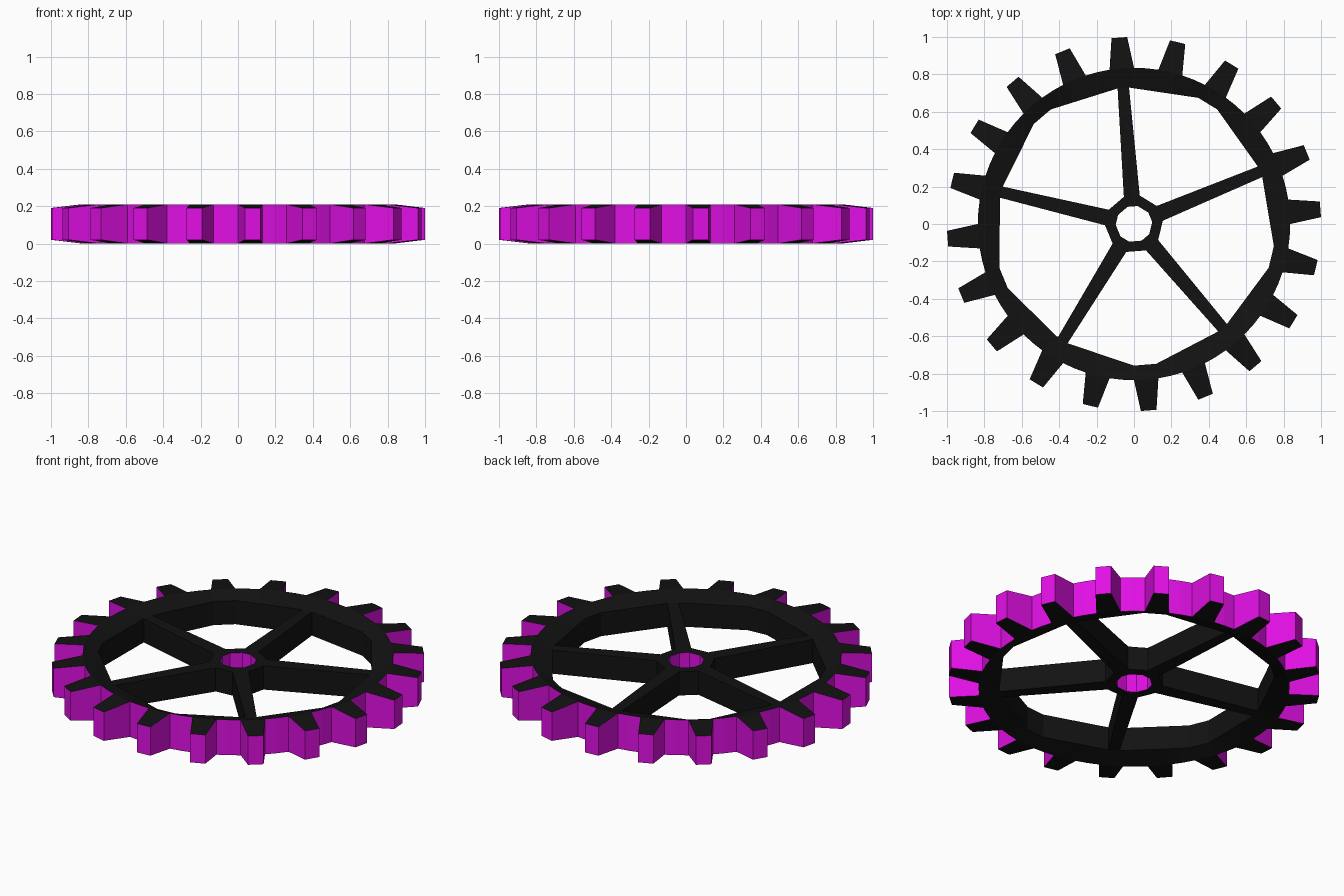
import bpy, bmesh, math

if "Cube" in bpy.data.objects:
    bpy.data.objects.remove(bpy.data.objects["Cube"])

TEETH, SPOKES = 20, 5
STEP = 360 / (TEETH * 4)      # four outline points per tooth
START = 22.5                  # direction of the first spoke
MID = 0.105                   # mid-height of the wheel
ROOT_H, TIP_H, WEB_H = 0.105, 0.085, 0.07   # half thicknesses
ROOT_R, TIP_R = 0.835, 1.0005
HUB_R, HOLE_R, HUB_A = 0.155, 0.098, 16


def material(name, color):
    m = bpy.data.materials.new(name)
    m.diffuse_color = color
    m.use_nodes = True
    m.node_tree.nodes["Principled BSDF"].inputs["Base Color"].default_value = m.diffuse_color
    return m


BLACK = material("black", (0.006, 0.006, 0.006, 1))
MAGENTA = material("magenta", (0.75, 0.005, 0.78, 1))


def polar(r, deg):
    a = math.radians(deg)
    return (r * math.cos(a), r * math.sin(a))


def pair(bm, xy, h):
    """Lower and upper vertex at one plan position."""
    return [bm.verts.new((*xy, MID + s * h)) for s in (-1, 1)]


def wall(bm, a, b, mat):
    bm.faces.new((a[0], b[0], b[1], a[1])).material_index = mat


def caps(bm, pts):
    """Matching bottom and top faces, points counter-clockwise from above."""
    bm.faces.new([p[1] for p in pts])
    bm.faces.new([p[0] for p in reversed(pts)])


def finish(bm, name):
    me = bpy.data.meshes.new(name)
    bm.to_mesh(me)
    bm.free()
    me.materials.append(BLACK)
    me.materials.append(MAGENTA)
    ob = bpy.data.objects.new(name, me)
    bpy.context.collection.objects.link(ob)


def inner_point(i):
    """Inner rim outline: straight runs between key points of each section."""
    keys = [(-1, 0.73, -2.4), (1, 0.73, 2.4), (7, 0.757, 31.5),
            (9, 0.757, 40.5), (15, 0.73, 69.6)]
    sec, k = divmod(i, 16)
    for (i0, r0, a0), (i1, r1, a1) in zip(keys, keys[1:]):
        if i0 <= k <= i1:
            t = (k - i0) / (i1 - i0)
            p, q = polar(r0, a0 + START + sec * 72), polar(r1, a1 + START + sec * 72)
            return (p[0] + (q[0] - p[0]) * t, p[1] + (q[1] - p[1]) * t)


# toothed rim
bm = bmesh.new()
n = TEETH * 4
inner = [pair(bm, inner_point(i), WEB_H) for i in range(n)]
outer = [pair(bm, polar(ROOT_R, START + i * STEP), ROOT_H) for i in range(n)]
for i in range(n):
    j = (i + 1) % n
    caps(bm, [inner[i], outer[i], outer[j], inner[j]])
    if i % 16 not in (0, 15):             # leave openings at the spokes
        wall(bm, inner[j], inner[i], 0)
    if i % 4 in (1, 2):                   # gap between teeth
        wall(bm, outer[i], outer[j], 1)
for t in range(TEETH):
    c = t * 4
    a, m, b = outer[c - 1], outer[c], outer[c + 1]
    ang = START + c * STEP
    p, q = [pair(bm, polar(TIP_R, ang + s * 2.4), TIP_H) for s in (-1, 1)]
    caps(bm, [a, p, q, b, m])
    for u, v in ((a, p), (p, q), (q, b)):
        wall(bm, u, v, 1)
finish(bm, "toothed_rim")

# hub with axle hole
bm = bmesh.new()
angles = [START + s * 72 + o for s in range(SPOKES) for o in (-HUB_A, HUB_A)]
ho = [pair(bm, polar(HUB_R, a), WEB_H) for a in angles]
hi = [pair(bm, polar(HOLE_R, a), WEB_H) for a in angles]
for i in range(len(angles)):
    j = (i + 1) % len(angles)
    caps(bm, [hi[i], ho[i], ho[j], hi[j]])
    wall(bm, hi[j], hi[i], 1)
    if i % 2:                             # even sides meet a spoke
        wall(bm, ho[i], ho[j], 0)
finish(bm, "hub")

# tapered spokes
bm = bmesh.new()
for s in range(SPOKES):
    d = START + s * 72
    a, b, c, e = [pair(bm, polar(r, d + o), WEB_H) for r, o in
                  ((HUB_R, -HUB_A), (0.73, -2.4), (0.73, 2.4), (HUB_R, HUB_A))]
    caps(bm, [a, b, c, e])
    wall(bm, a, b, 0)
    wall(bm, c, e, 0)
finish(bm, "spokes")
